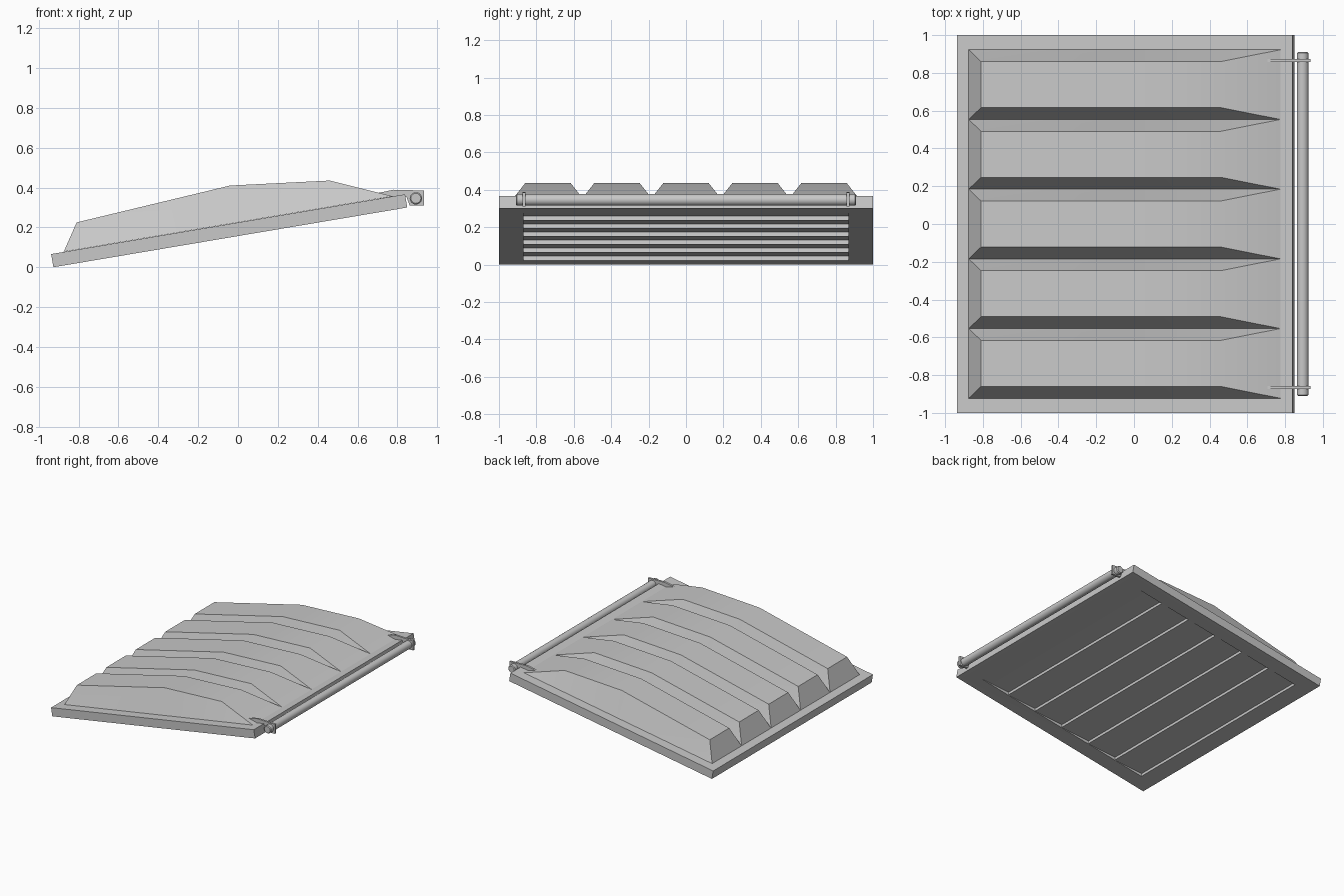
import bpy, math
from math import sin, cos

cube = bpy.data.objects.get("Cube")
if cube:
    bpy.data.objects.remove(cube, do_unlink=True)

gray = bpy.data.materials.new("plain_gray")
gray.use_nodes = True
color = (0.58, 0.58, 0.58, 1)
gray.diffuse_color = color
gray.node_tree.nodes["Principled BSDF"].inputs["Base Color"].default_value = color


def finish(obj):
    obj.data.materials.clear()
    obj.data.materials.append(gray)
    bpy.ops.object.select_all(action='DESELECT')
    obj.select_set(True)
    bpy.context.view_layer.objects.active = obj
    # weld shared corners and make the normals agree
    bpy.ops.object.mode_set(mode='EDIT')
    bpy.ops.mesh.select_all(action='SELECT')
    bpy.ops.mesh.remove_doubles(threshold=0.0005)
    bpy.ops.object.mode_set(mode='OBJECT')
    bpy.ops.object.shade_smooth_by_angle(angle=math.radians(30))


def build(name, polys):
    """Mesh object from a list of polygons given as corner points."""
    verts, faces = [], []
    for poly in polys:
        faces.append(range(len(verts), len(verts) + len(poly)))
        verts += poly
    mesh = bpy.data.meshes.new(name)
    mesh.from_pydata(verts, [], [tuple(f) for f in faces])
    obj = bpy.data.objects.new(name, mesh)
    bpy.context.collection.objects.link(obj)
    finish(obj)
    return obj


# Sloping frame coordinates: u up the slope, w out of the top face
tilt = math.atan2(0.30, 1.777)
length, thick = 1.802, 0.067


def P(u, y, w):
    return (-0.927 + u * cos(tilt) - w * sin(tilt), y, u * sin(tilt) + w * cos(tilt))


def ring(u0, u1, y, w):
    return [P(u0, -y, w), P(u1, -y, w), P(u1, y, w), P(u0, y, w)]


# Base slab with louvred underside
low, high = ring(0, length, 1, 0), ring(0, length, 1, thick)
u_low, u_high, half, depth, steps = 0.129, 1.67, 0.87, 0.025, 6
hole = ring(u_low, u_high, half, 0)
polys = [high]
for i in range(4):
    j = (i + 1) % 4
    polys.append([low[i], low[j], high[j], high[i]])
    polys.append([low[j], low[i], hole[i], hole[j]])
pitch = (u_high - u_low) / steps
for i in range(steps):
    a = u_low + i * pitch
    b = a + pitch
    polys.append([P(a, half, depth), P(b, half, 0), P(b, -half, 0), P(a, -half, depth)])
    polys.append([P(a, -half, 0), P(a, half, 0), P(a, half, depth), P(a, -half, depth)])
    polys.append([P(a, -half, 0), P(a, -half, depth), P(b, -half, 0)])
    polys.append([P(a, half, 0), P(b, half, 0), P(a, half, depth)])
build("base_slab", polys)


# Raised ribs with bevelled sides that fade out at the upper end
def base_z(x):
    return 0.067 + (x + 0.938) * math.tan(tilt)


profile = [(-0.875, 0), (-0.81, 0.225), (-0.04, 0.41), (0.46, 0.435), (0.775, 0)]
rib_half, top_half = 0.1845, 0.122
for n in range(5):
    yc = (n - 2) * 2 * rib_half
    rows = []
    for i, (x, z) in enumerate(profile):
        foot = base_z(x)
        is_end = i in (0, len(profile) - 1)
        h, top = (rib_half, foot) if is_end else (top_half, z)
        rows.append([(x, yc - rib_half, foot), (x, yc - h, top),
                     (x, yc + h, top), (x, yc + rib_half, foot)])
    polys = []
    for i, (a, b) in enumerate(zip(rows, rows[1:])):
        polys.append([a[1], b[1], b[2], a[2]])
        if i == 0:
            polys += [[a[0], b[0], b[1]], [a[3], b[2], b[3]]]
        elif i == len(rows) - 2:
            polys += [[a[0], b[0], a[1]], [a[3], a[2], b[3]]]
        else:
            polys += [[a[0], b[0], b[1], a[1]], [a[2], b[2], b[3], a[3]]]
    build("raised_rib_%d" % (n + 1), polys)

# Hinge rod along the raised edge
bpy.ops.mesh.primitive_cylinder_add(vertices=24, radius=0.031, depth=1.82,
                                    location=(0.893, 0, 0.346),
                                    rotation=(math.pi / 2, 0, 0))
rod = bpy.context.object
rod.name = "hinge_rod"
finish(rod)
bevel = rod.modifiers.new("bevel", 'BEVEL')
bevel.width, bevel.segments = 0.006, 1

# Hinge brackets
outline = [(0.70, 0.345), (0.70, 0.372), (0.78, 0.389), (0.935, 0.385),
           (0.935, 0.31), (0.862, 0.31), (0.845, 0.355)]
for side, name in ((1, "back_hinge_bracket"), (-1, "front_hinge_bracket")):
    y0, y1 = side * 0.865 - 0.008, side * 0.865 + 0.008
    near = [(x, y0, z) for x, z in outline]
    far = [(x, y1, z) for x, z in outline]
    polys = [near[::-1], far]
    for i in range(len(outline)):
        j = (i + 1) % len(outline)
        polys.append([near[i], near[j], far[j], far[i]])
    build(name, polys)

# Face every surface outward
for obj in bpy.context.collection.objects:
    if obj.type == 'MESH' and gray.name in obj.data.materials:
        bpy.ops.object.select_all(action='DESELECT')
        obj.select_set(True)
        bpy.context.view_layer.objects.active = obj
        bpy.ops.object.mode_set(mode='EDIT')
        bpy.ops.mesh.select_all(action='SELECT')
        bpy.ops.mesh.normals_make_consistent(inside=False)
        bpy.ops.object.mode_set(mode='OBJECT')
